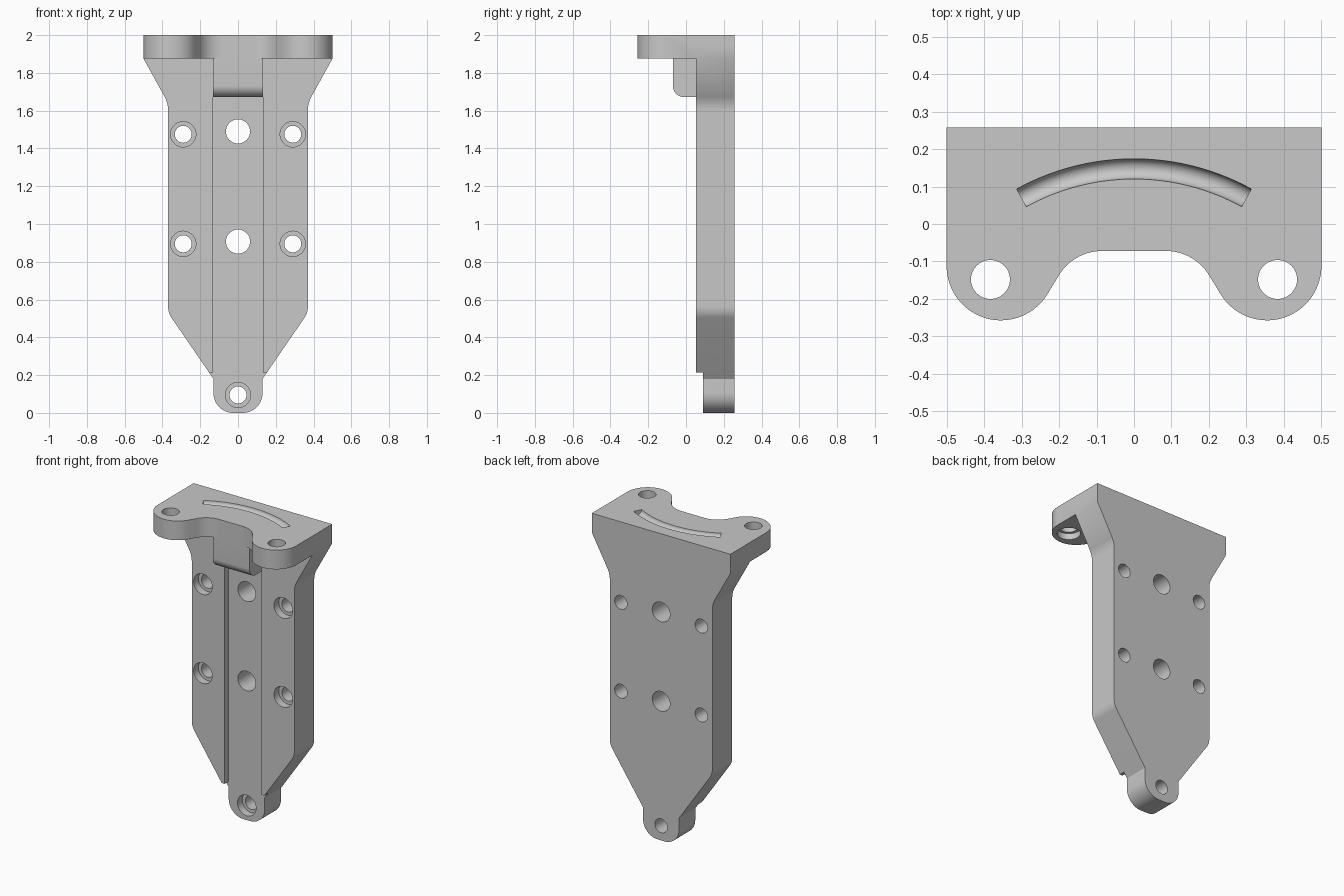
import bpy, bmesh
from math import sin, cos, pi, radians, asin
from mathutils import Vector

cube = bpy.data.objects.get("Cube")
if cube:
    bpy.data.objects.remove(cube, do_unlink=True)

grey = bpy.data.materials.new("plain grey")
grey.use_nodes = True
colour = (0.58, 0.58, 0.58, 1)
grey.diffuse_color = colour
grey.node_tree.nodes["Principled BSDF"].inputs["Base Color"].default_value = colour


def make(name, bm):
    bmesh.ops.recalc_face_normals(bm, faces=bm.faces)
    mesh = bpy.data.meshes.new(name)
    bm.to_mesh(mesh)
    bm.free()
    ob = bpy.data.objects.new(name, mesh)
    bpy.context.collection.objects.link(ob)
    mesh.materials.append(grey)
    return ob


def prism(name, pts, axis, low, high):
    """Extrude a 2D outline along one axis; the other two keep their order."""
    bm = bmesh.new()
    verts = []
    for p in pts:
        co = list(p)
        co.insert(axis, low)
        verts.append(bm.verts.new(co))
    face = bm.faces.new(verts)
    moved = bmesh.ops.extrude_face_region(bm, geom=[face])["geom"]
    shift = Vector((0, 0, 0))
    shift[axis] = high - low
    bmesh.ops.translate(bm, vec=shift, verts=[g for g in moved if isinstance(g, bmesh.types.BMVert)])
    # The starting face is kept by the extrusion only when it closes the prism
    bmesh.ops.holes_fill(bm, edges=[e for e in bm.edges if e.is_boundary])
    return make(name, bm)


def arc(cx, cy, r, start, end, n=20):
    angles = [radians(start + (end - start) * i / n) for i in range(n + 1)]
    return [(cx + r * cos(a), cy + r * sin(a)) for a in angles]


def disc(cx, cy, r):
    return arc(cx, cy, r, 0, 360, 40)[:-1]


def rect(a0, a1, b0, b1):
    return [(a0, b0), (a1, b0), (a1, b1), (a0, b1)]


def fillet(a, b, c, r, n=8):
    """Round the corner b between a and c with a radius r."""
    a, b, c = Vector(a), Vector(b), Vector(c)
    u, v = (a - b).normalized(), (c - b).normalized()
    half = u.angle(v) / 2
    centre = b + (u + v).normalized() * (r / sin(half))
    reach = r * cos(half) / sin(half)
    p, q = b + u * reach - centre, b + v * reach - centre
    return [tuple(centre + p.lerp(q, i / n).normalized() * r) for i in range(n + 1)]


def mirrored(half):
    return half + [(-x, y) for x, y in reversed(half)]


def combine(base, other, operation):
    mod = base.modifiers.new("join", 'BOOLEAN')
    mod.operation, mod.object, mod.solver = operation, other, 'EXACT'
    bpy.context.view_layer.objects.active = base
    bpy.ops.object.modifier_apply(modifier=mod.name)
    bpy.data.objects.remove(other, do_unlink=True)


BACK, FRONT, CHANNEL, SHELF = 0.257, 0.052, 0.09, 1.875

# Upright plate with flared shoulders and a tapered, rounded foot
shoulder, waist, taper, foot = (0.5, SHELF), (0.37, 1.64), (0.37, 0.53), (0.13, 0.18)
half = [(0.5, 1.95), shoulder]
half += fillet(shoulder, waist, taper, 0.15)
half += fillet(waist, taper, foot, 0.1)
half += [foot] + arc(0.025, 0.105, 0.105, 0, -90)
plate = prism("mounting_bracket", mirrored(half), 1, FRONT, BACK)

# Central channel and the stepped-back foot
combine(plate, prism("channel_cutter", rect(-0.133, 0.133, -0.1, 1.72), 1, -0.1, CHANNEL), 'DIFFERENCE')
combine(plate, prism("foot_cutter", rect(-0.3, 0.3, -0.1, 0.215), 1, -0.1, CHANNEL), 'DIFFERENCE')

# Top shelf with two rounded ears
half = [(0.5, BACK)]
half += arc(0.355, -0.112, 0.145, 0, -148.8, 36)
half += arc(0.085, -0.207, 0.135, 31.2, 90)
shelf = prism("shelf", mirrored(half), 2, SHELF, 2)
combine(plate, shelf, 'UNION')

# Rounded block below the shelf
side = [(0.15, 1.95), (-0.07, 1.95)]
side += fillet((-0.07, 1.95), (-0.07, 1.672), (0.15, 1.672), 0.06)
side += [(0.15, 1.672)]
combine(plate, prism("centre_block", side, 0, -0.133, 0.133), 'UNION')


def bore(x, z, r, start=-0.2, end=0.4):
    combine(plate, prism("bore_cutter", disc(x, z, r), 1, start, end), 'DIFFERENCE')


# Screw holes through the plate, counterbored from the front
for x, z, front in [(-0.29, 1.475, FRONT), (0.29, 1.475, FRONT), (-0.29, 0.895, FRONT),
                    (0.29, 0.895, FRONT), (0, 0.095, CHANNEL)]:
    bore(x, z, 0.045)
    bore(x, z, 0.067, -0.2, front + 0.05)
for z in (1.49, 0.907):
    bore(0, z, 0.064)

# Ear holes, wider on the underside
for x in (-0.383, 0.383):
    combine(plate, prism("ear_cutter", disc(x, -0.148, 0.052), 2, 1.8, 2.1), 'DIFFERENCE')
    combine(plate, prism("ear_cutter", disc(x, -0.148, 0.07), 2, 1.8, SHELF + 0.04), 'DIFFERENCE')

# Curved groove in the top, swept with a round section
R, r = 0.622, 0.027
span = asin(0.3 / R)
bm = bmesh.new()
rings = []
for i in range(33):
    a = pi / 2 + span * (1 - i / 16)
    ring = [(R + r * cos(t), 2 + r * sin(t)) for t in [2 * pi * k / 24 for k in range(24)]]
    rings.append([bm.verts.new((d * cos(a), 0.147 - R + d * sin(a), z)) for d, z in ring])
for p, q in zip(rings, rings[1:]):
    for k in range(24):
        m = (k + 1) % 24
        bm.faces.new((p[k], p[m], q[m], q[k]))
bm.faces.new(rings[0])
bm.faces.new(rings[-1])
combine(plate, make("groove_cutter", bm), 'DIFFERENCE')

# Smooth curves, sharp edges
bpy.ops.object.select_all(action='DESELECT')
plate.select_set(True)
bpy.context.view_layer.objects.active = plate
bpy.ops.object.shade_smooth_by_angle(angle=radians(30))
